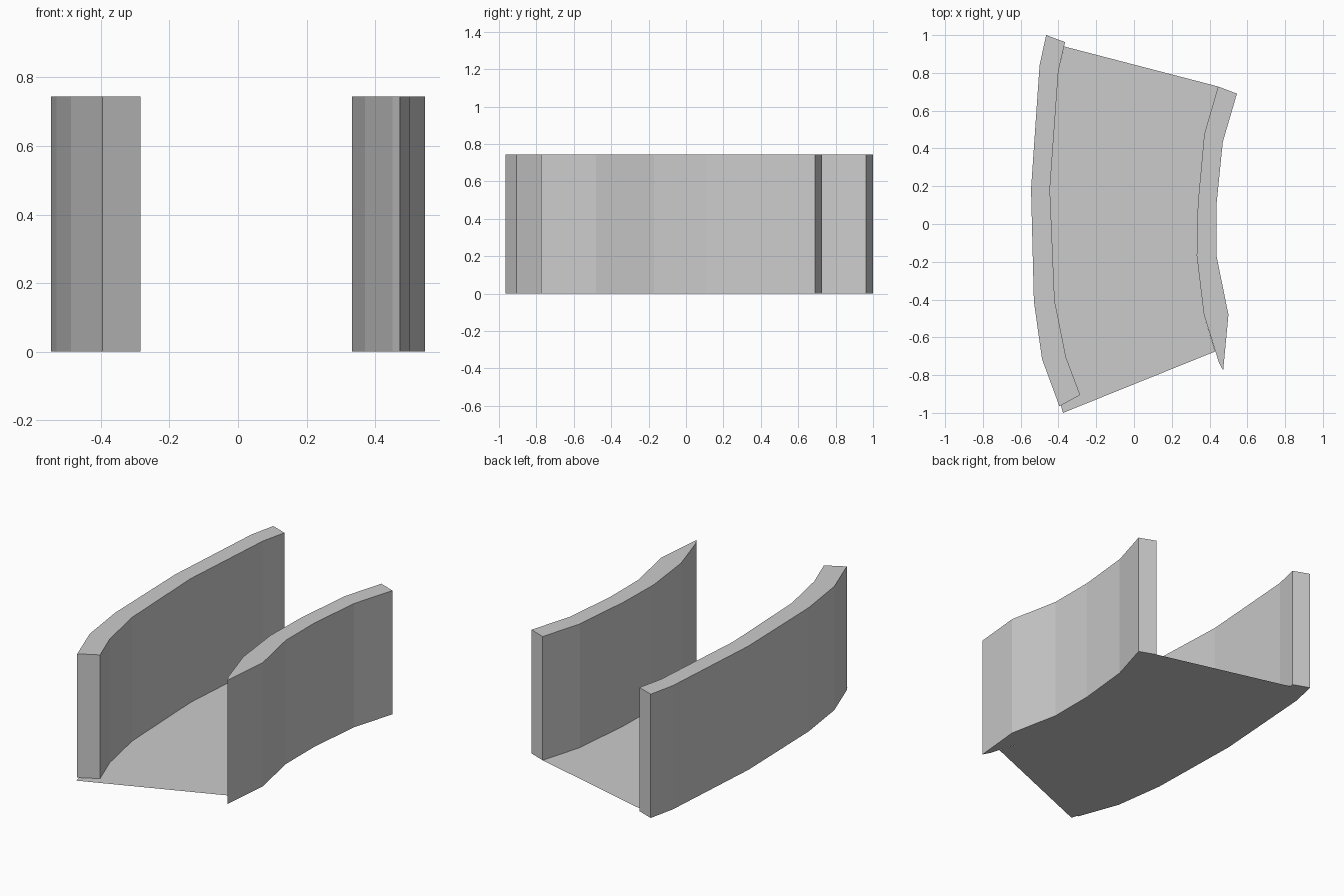
import bpy, bmesh

if "Cube" in bpy.data.objects:
    bpy.data.objects.remove(bpy.data.objects["Cube"])


def prism(name, outline, height=0.0):
    """Flat outline at z=0, optionally extruded upward."""
    bm = bmesh.new()
    face = bm.faces.new([bm.verts.new((x, y, 0)) for x, y in outline])
    if height:
        # keep the base cap and raise a second one
        geo = bmesh.ops.extrude_face_region(bm, geom=[face], use_keep_orig=True)
        top = [v for v in geo["geom"] if isinstance(v, bmesh.types.BMVert)]
        bmesh.ops.translate(bm, verts=top, vec=(0, 0, height))
        bmesh.ops.recalc_face_normals(bm, faces=bm.faces)
    else:
        face.normal_update()
        if face.normal.z < 0:
            face.normal_flip()
    mesh = bpy.data.meshes.new(name)
    bm.to_mesh(mesh)
    bm.free()
    obj = bpy.data.objects.new(name, mesh)
    bpy.context.collection.objects.link(obj)
    return obj


HEIGHT = 0.745

# Long outer wall of the bend (back to front)
long_outer = [(-0.465, 1.0), (-0.50, 0.84), (-0.545, 0.185),
              (-0.53, -0.41), (-0.487, -0.715), (-0.395, -0.965)]
long_inner = [(-0.365, 0.963), (-0.40, 0.81), (-0.445, 0.185),
              (-0.42, -0.407), (-0.36, -0.705), (-0.285, -0.905)]
prism("outer_wall", long_outer + long_inner[::-1], HEIGHT)

# Short inner wall of the bend, tapering to a point at the front
short_inner = [(0.445, 0.728), (0.372, 0.476), (0.338, 0.106),
               (0.332, -0.167), (0.37, -0.48), (0.45, -0.735)]
short_outer = [(0.545, 0.69), (0.47, 0.434), (0.437, 0.106),
               (0.437, -0.17), (0.50, -0.48), (0.472, -0.775)]
prism("inner_wall", short_inner + short_outer[::-1], HEIGHT)

# Thin floor sheet between the walls
floor_left = [(-0.37, 0.94)] + long_inner[1:4] + [(-0.43, -0.71), (-0.39, -0.95), (-0.376, -1.0)]
floor_right = short_inner[:5] + [(0.43, -0.675)]
prism("floor", floor_left + floor_right[::-1])
